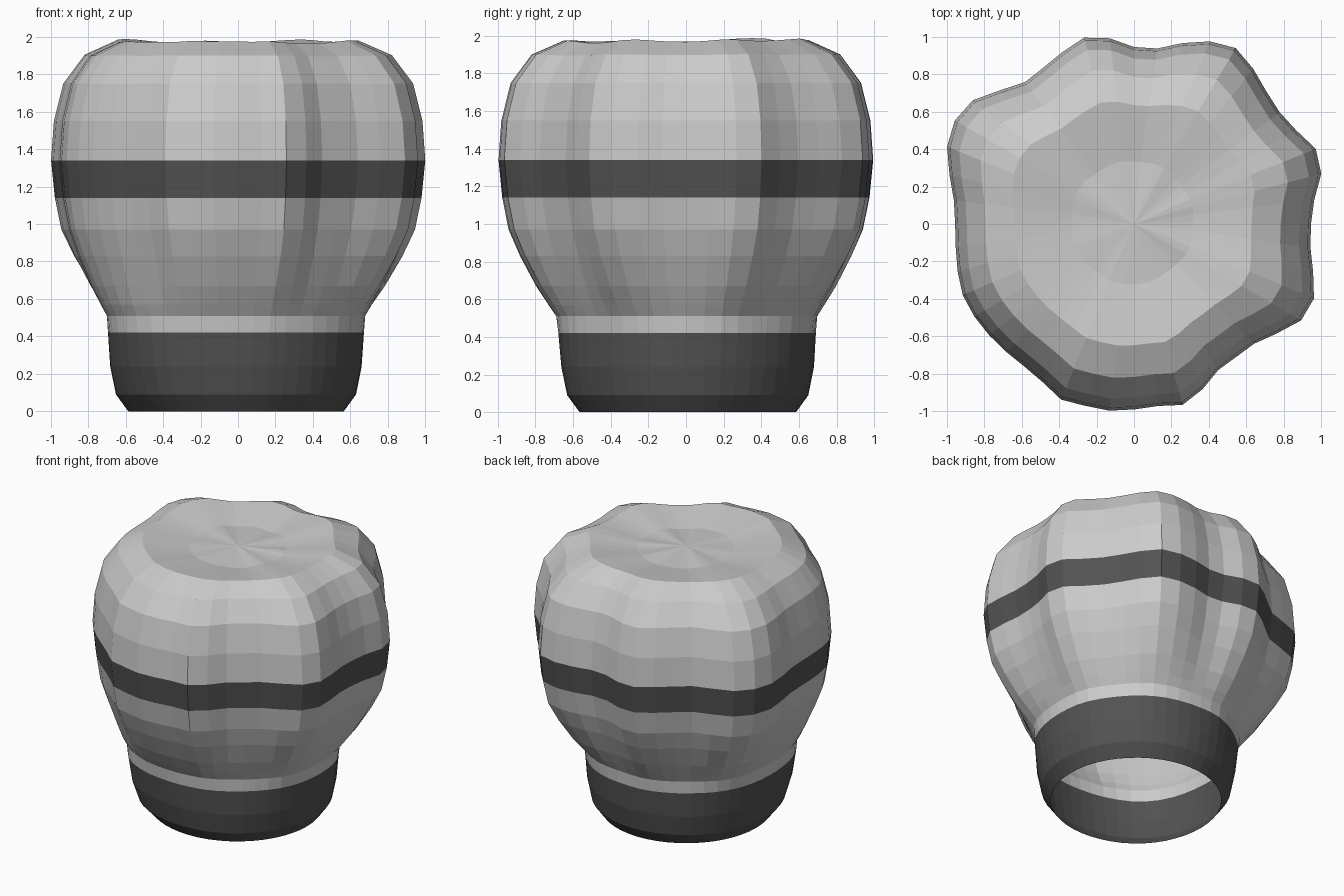
import bpy, bmesh, math

if "Cube" in bpy.data.objects:
    bpy.data.objects.remove(bpy.data.objects["Cube"])

# Lobed outline of the crown: radius every 7.5 degrees, counter-clockwise from +x
OUTLINE = [.945, .97, 1.035, 1.05, 1.0, .98, 1.0, 1.045, 1.085, 1.055, 1.0, .945,
           .945, 1.0, 1.03, .995, .965, .955, 1.01, 1.085, 1.105, 1.08, 1.02, .97,
           .955, .96, .975, .99, .985, .975, .965, .96, .975, 1.015, 1.005, 1.005,
           .99, .98, 1.0, .955, .9, .895, .905, .96, 1.03, 1.04, .99, .95]

# Profile rings: radius, height, lobe strength, height ripple, front-left bulge
RINGS = [(.575, 0, 0, 0, .01), (.64, .09, 0, 0, .03), (.67, .24, 0, 0, .05),
         (.685, .42, .1, 0, .065), (.695, .51, .2, 0, .065), (.735, .57, .35, 0, .06),
         (.80, .67, .6, 0, .04), (.885, .83, .85, 0, .02), (.945, .97, 1, 0, .01),
         (.98, 1.14, 1, 0, 0), (1.0, 1.34, 1, 0, 0), (.985, 1.55, 1, 0, 0),
         (.935, 1.75, 1, 0, 0), (.825, 1.90, .9, .05, 0), (.655, 1.975, .65, .12, 0),
         (.33, 1.93, .25, .1, 0)]
DARK_ROWS = {0, 1, 2, 9}   # headband and stripe

dark = bpy.data.materials.new("dark_wool")
dark.diffuse_color = (.085, .085, .085, 1)
dark.use_nodes = True
dark.node_tree.nodes["Principled BSDF"].inputs["Base Color"].default_value = dark.diffuse_color
light = bpy.data.materials.new("light_wool")
light.diffuse_color = (.8, .8, .8, 1)
light.use_nodes = True
light.node_tree.nodes["Principled BSDF"].inputs["Base Color"].default_value = light.diffuse_color

# Hat shell, open at the bottom
n = len(OUTLINE)
bm = bmesh.new()
loops = []
for r, z, lobe, ripple, bulge in RINGS:
    shift = -.01 * (1 - lobe)
    loop = []
    for i, o in enumerate(OUTLINE):
        a = 2 * math.pi * i / n
        rad = r * (1 + lobe * (o - 1))
        rad += bulge * math.exp(-((a - math.radians(225)) / .45) ** 2)
        loop.append(bm.verts.new((rad * math.cos(a) + shift, rad * math.sin(a) - shift,
                                  z + ripple * (o - 1))))
    loops.append(loop)

for row, (lo, hi) in enumerate(zip(loops, loops[1:])):
    for i in range(n):
        j = (i + 1) % n
        face = bm.faces.new((lo[i], lo[j], hi[j], hi[i]))
        face.material_index = int(row in DARK_ROWS)

# Gathered centre of the crown
centre = bm.verts.new((0, 0, 1.94))
for i in range(n):
    bm.faces.new((loops[-1][i], loops[-1][(i + 1) % n], centre))

mesh = bpy.data.meshes.new("knit_hat")
bm.to_mesh(mesh)
bm.free()
mesh.materials.append(light)
mesh.materials.append(dark)
bpy.context.collection.objects.link(bpy.data.objects.new("knit_hat", mesh))
